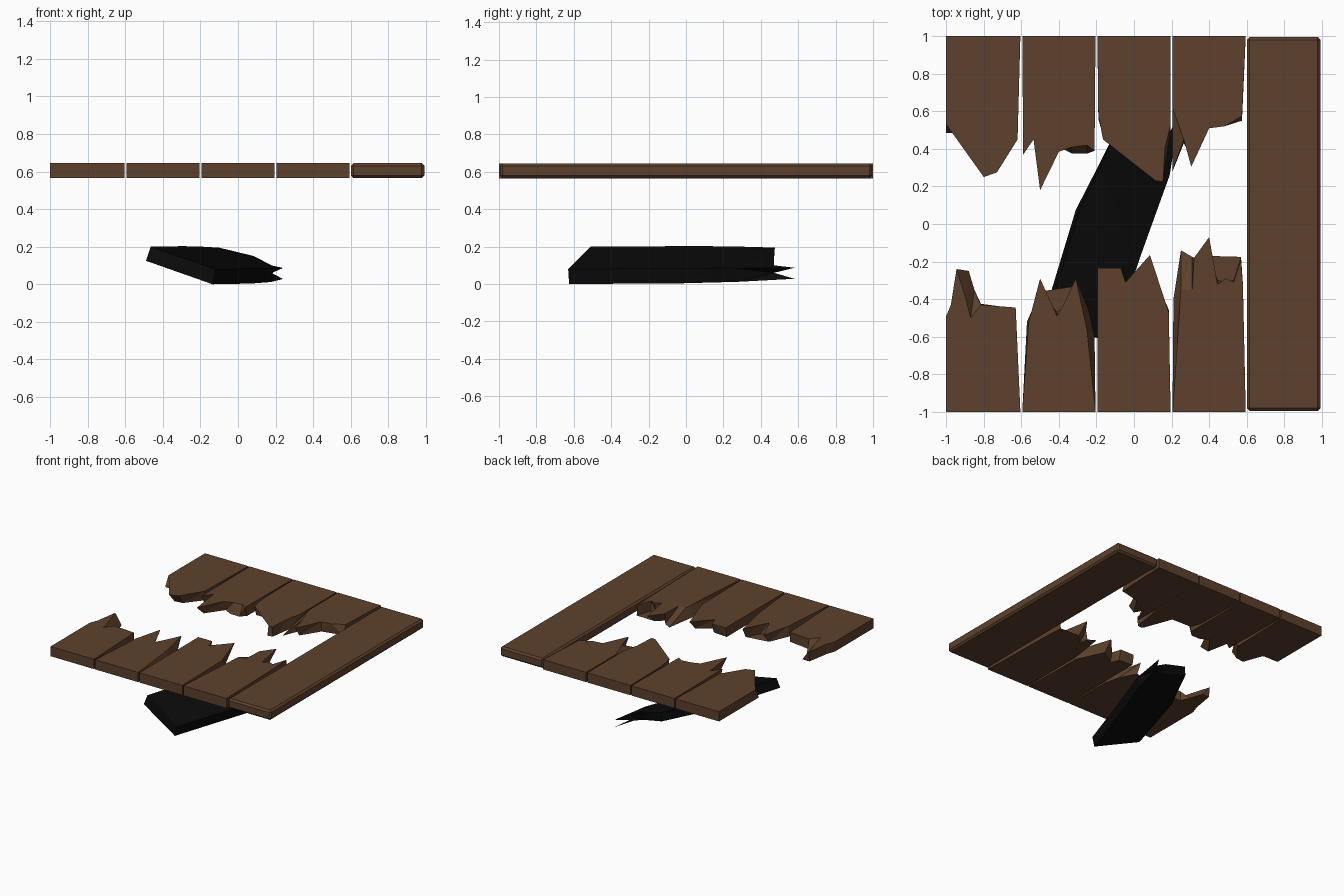
import bpy, bmesh

if "Cube" in bpy.data.objects:
    bpy.data.objects.remove(bpy.data.objects["Cube"])

Z0, Z1 = 0.565, 0.645


def material(name, rgb):
    m = bpy.data.materials.new(name)
    m.diffuse_color = (*rgb, 1)
    m.use_nodes = True
    m.node_tree.nodes["Principled BSDF"].inputs["Base Color"].default_value = m.diffuse_color
    return m


brown = material("brown wood", (0.112, 0.053, 0.026))
black = material("charred wood", (0.0032, 0.0032, 0.0032))


def loft(name, top, bottom, mat):
    """Closed solid between two outlines with equal point counts."""
    bm = bmesh.new()
    a = [bm.verts.new(p) for p in top]
    b = [bm.verts.new(p) for p in bottom]
    bm.faces.new(a)
    bm.faces.new(b[::-1])
    n = len(a)
    for i in range(n):
        j = (i + 1) % n
        bm.faces.new((a[j], a[i], b[i], b[j]))
    bmesh.ops.triangulate(bm, faces=bm.faces[:])
    bmesh.ops.recalc_face_normals(bm, faces=bm.faces[:])
    me = bpy.data.meshes.new(name)
    bm.to_mesh(me)
    bm.free()
    ob = bpy.data.objects.new(name, me)
    bpy.context.collection.objects.link(ob)
    me.materials.append(mat)
    return ob


def broken_plank(name, index, end_y, edge):
    """edge: (x, y on top, y underneath[, x shift underneath]) left to right."""
    x0 = -1 + 0.4 * index + (0.005 if index else 0)
    x1 = -0.605 + 0.4 * index
    top = [(x1, end_y, Z1), (x0, end_y, Z1)]
    bot = [(x1, end_y, Z0), (x0, end_y, Z0)]
    for x, yt, yb, *shift in edge:
        top.append((x, yt, Z1))
        bot.append((x + (shift[0] if shift else 0), yb, Z0))
    loft(name, top, bot, brown)


# Splintered edges of the back halves
back = [
    [(-1, .53, .485), (-.875, .54, .485), (-.86, .47, .48), (-.80, .25, .32),
     (-.73, .275, .33), (-.62, .45, .47)],
    [(-.59, .37, .41), (-.535, .45, .45), (-.5, .18, .27), (-.4, .385, .41),
     (-.33, .41, .375), (-.25, .42, .375), (-.21, .39, .42)],
    [(-.19, .58, .56), (-.165, .45, .47), (-.10, .47, .47), (.015, .47, .465),
     (.10, .52, .24), (.115, .23, .22), (.155, .225, .23), (.165, .40, .30), (.195, .53, .50)],
    [(.205, .62, .28), (.265, .45, .43), (.305, .305, .36), (.40, .51, .51),
     (.48, .52, .53), (.575, .575, .55)],
]
# Splintered edges of the front halves
front = [
    [(-1, -.49, -.50), (-.975, -.43, -.43), (-.945, -.24, -.25), (-.895, -.40, -.25, .015),
     (-.87, -.50, -.35, .02), (-.815, -.43, -.425), (-.63, -.445, -.45)],
    [(-.56, -.52, -.52, -.01), (-.5, -.29, -.36), (-.41, -.49, -.47), (-.37, -.42, -.44),
     (-.31, -.29, -.33), (-.26, -.52, -.46, .02), (-.25, -.57, -.60, .04)],
    [(-.195, -.235, -.25), (-.07, -.235, -.26), (-.045, -.31, -.33),
     (.085, -.165, -.24), (.185, -.47, -.455)],
    [(.245, -.42, -.40, -.035), (.25, -.35, -.14), (.31, -.35, -.175), (.32, -.18, -.25),
     (.40, -.07, -.17), (.445, -.32, -.30), (.49, -.29, -.31), (.53, -.31, -.30),
     (.57, -.19, -.175), (.58, -.33, -.32)],
]
for i in range(4):
    broken_plank(f"back_broken_plank_{i + 1}", i, 1, back[i])
    broken_plank(f"front_broken_plank_{i + 1}", i, -1, front[i])

# Whole plank with bevelled edges
bpy.ops.mesh.primitive_cube_add(size=1, location=(.797, 0, (Z0 + Z1) / 2))
whole = bpy.context.object
whole.name = "whole_plank"
whole.scale = (.39, 1.99, Z1 - Z0)
bpy.ops.object.transform_apply(location=False, rotation=False, scale=True)
bev = whole.modifiers.new("bevel", "BEVEL")
bev.width = 0.014
bev.segments = 1
whole.data.materials.append(brown)

# Fallen dark plank: tilted, with two prongs at the far right corner
top = [(-.465, -.51, .20), (-.12, -.63, .08), (.035, -.17, .083), (.19, .26, .085),
       (.24, .58, .087), (.18, .47, .10), (.085, .47, .15), (-.10, .475, .195),
       (-.185, .29, .20), (-.29, .075, .203)]
bottom = [(-.49, -.52, .125), (-.135, -.625, 0), (.07, -.02, .004), (.175, .28, .012),
          (.24, .58, .028), (.18, .47, .05), (.085, .44, .075), (-.11, .47, .125),
          (-.20, .29, .125), (-.31, .075, .125)]
# Middle outline is pulled in at the corner so the tip splits in two
mid = [tuple((p + q) / 2 for p, q in zip(a, b)) for a, b in zip(top, bottom)]
mid[4] = (.18, .47, .06)
mid[5] = (.15, .455, .07)
loft("fallen_plank_upper", top, mid, black)
loft("fallen_plank_lower", mid, bottom, black)
